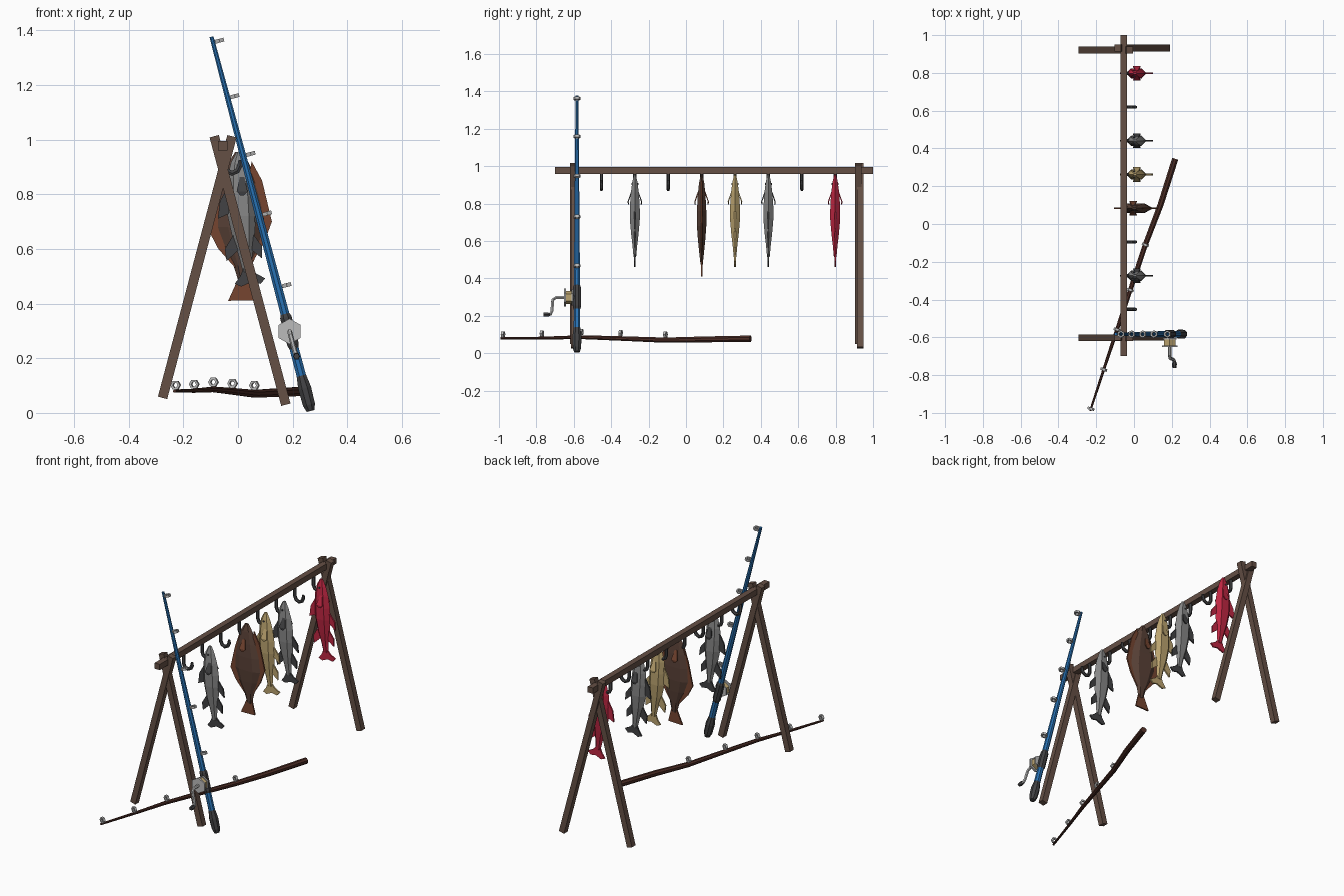
import bpy, bmesh, math
from mathutils import Vector as V

if "Cube" in bpy.data.objects:
    bpy.data.objects.remove(bpy.data.objects["Cube"])

X, Y, Z = V((1, 0, 0)), V((0, 1, 0)), V((0, 0, 1))


def mat(name, r, g, b):
    m = bpy.data.materials.new(name)
    m.diffuse_color = (r, g, b, 1)
    m.use_nodes = True
    m.node_tree.nodes["Principled BSDF"].inputs["Base Color"].default_value = m.diffuse_color
    return m


WOOD = mat("weathered wood", 0.13, 0.08, 0.06)
BLUE = mat("blue rod", 0.022, 0.17, 0.46)
DARK = mat("dark grey", 0.055, 0.055, 0.058)
METAL = mat("light metal", 0.5, 0.5, 0.5)
BROWN = mat("dark brown rod", 0.07, 0.025, 0.018)
GREY = mat("grey fish", 0.24, 0.24, 0.24)
TAN = mat("tan", 0.5, 0.37, 0.16)
FLAT = mat("flatfish brown", 0.1, 0.053, 0.038)
RUST = mat("rust fin", 0.18, 0.06, 0.03)
RED = mat("red fish", 0.52, 0.02, 0.055)


def loft(name, rings, material, closed=False):
    """Skin a list of equal-length point rings; cap the ends unless closed."""
    bm = bmesh.new()
    vs = [[bm.verts.new(p) for p in r] for r in rings]
    n, m = len(vs[0]), len(vs)
    for i in range(m if closed else m - 1):
        a, b = vs[i], vs[(i + 1) % m]
        for k in range(n):
            bm.faces.new((a[k], a[(k + 1) % n], b[(k + 1) % n], b[k]))
    if not closed:
        bm.faces.new(vs[0])
        bm.faces.new(vs[-1])
    bmesh.ops.recalc_face_normals(bm, faces=bm.faces)
    me = bpy.data.meshes.new(name)
    bm.to_mesh(me)
    bm.free()
    me.materials.append(material)
    ob = bpy.data.objects.new(name, me)
    bpy.context.collection.objects.link(ob)
    return ob


def tube(name, pts, radii, material, ref=Y, sides=8, flat=1.0, turn=0.5):
    """Sweep a polygon along a path; flat scales the section along ref."""
    pts = [V(p) for p in pts]
    if not isinstance(radii, (list, tuple)):
        radii = [radii] * len(pts)
    rings = []
    for i, p in enumerate(pts):
        d = (pts[min(i + 1, len(pts) - 1)] - pts[max(i - 1, 0)]).normalized()
        u = ref.cross(d).normalized()
        w = d.cross(u)
        rings.append([p + radii[i] * (math.cos(a) * u + flat * math.sin(a) * w)
                      for a in (2 * math.pi * (k + turn) / sides for k in range(sides))])
    return loft(name, rings, material)


def plate(name, outline, y, thick, material):
    """Flat plate from an (x, z) outline."""
    return loft(name, [[V((x, y + s * thick / 2, z)) for x, z in outline] for s in (-1, 1)],
                material)


def guide(name, base, axis, out, r=0.0135):
    """Six-sided line ring standing on the rod, its hole facing along the rod."""
    axis = axis.normalized()
    out = (out - axis * out.dot(axis)).normalized()
    side = axis.cross(out)
    c = base + out * (r + 0.003)
    rings = []
    for k in range(6):
        a = math.pi * (k + 0.5) / 3
        e = math.cos(a) * out + math.sin(a) * side
        rings.append([c + e * (r + dr) + axis * h
                      for dr, h in ((-.004, -.007), (.005, -.007), (.005, .007), (-.004, .007))])
    loft(name, rings, METAL, closed=True)


# wooden rack: top beam and two crossed leg pairs
SQ = 0.0175 * math.sqrt(2)
tube("top_beam", [(-.055, -.70, .977), (-.055, 1.0, .977)], SQ, WOOD, Z, 4)
for end, yl, yr in (("front", -.602, -.598), ("rear", .921, .932)):
    tube(end + "_left_leg", [(-.276, yl, .055), (-.022, yl, 1.012)], SQ, WOOD, Y, 4)
    tube(end + "_right_leg", [(.175, yr, .03), (-.087, yr, 1.012)], SQ, WOOD, Y, 4)

# row of J hooks under the beam
HOOK_Y = [-.452 + .1785 * i for i in range(8)]
for i, y in enumerate(HOOK_Y):
    path = [(-.05, .97), (-.05, .905), (-.042, .886), (-.022, .876), (-.002, .886),
            (.007, .905), (.008, .925)]
    tube(f"hook_{i + 1}", [(x, y, z) for x, z in path], [.011] * 6 + [.007], DARK, Y, 6, .8)


def lens_body(name, y, rows, material):
    """Fish body: rows of (centre x, z, half width, half thickness)."""
    loft(name, [[V((c + w * math.cos(k * math.pi / 3), y + t * math.sin(k * math.pi / 3) / .866, z))
                 for k in range(6)] for c, z, w, t in rows], material)


def pectorals(name, x, y, z, material):
    for s in (-1, 1):
        rings = [[V((x + a * w, y + s * (yo + b * .003), zz)) for a, b in
                  ((-1, -1), (1, -1), (1, 1), (-1, 1))]
                 for w, yo, zz in ((.008, .017, z), (.02, .036, z - .055), (.006, .034, z - .07))]
        loft(f"{name}_side_fin_{'a' if s < 0 else 'b'}", rings, material)


def round_fish(name, y, body, fin):
    lens_body(name + "_body", y, [
        (.005, .955, .010, .005), (.004, .915, .030, .014), (.006, .86, .045, .021),
        (.010, .79, .052, .026), (.014, .72, .052, .027), (.020, .64, .040, .020),
        (.028, .57, .024, .012), (.034, .515, .016, .007)], body)
    fins = {
        "tail": [(.020, .53), (.048, .53), (.066, .51), (.100, .492), (.082, .472),
                 (.048, .478), (.012, .462), (-.012, .472), (.008, .50)],
        "back_fin": [(-.035, .83), (-.066, .775), (-.074, .71), (-.030, .73)],
        "rear_back_fin": [(-.018, .65), (-.048, .60), (-.042, .555), (.006, .60)],
        "belly_fin": [(.058, .76), (.094, .715), (.100, .665), (.060, .70)],
        "rear_belly_fin": [(.055, .655), (.088, .61), (.088, .565), (.045, .60)]}
    for f, outline in fins.items():
        plate(f"{name}_{f}", outline, y, .009, fin)
    pectorals(name, .015, y, .865, fin)
    for s in (-1, 1):                                    # eyes
        tube(f"{name}_eye_{s + 2}", [(.0, y + s * .013, .905), (.0, y + s * .019, .905)],
             .006, DARK, Z, 6)


round_fish("front_grey_fish", HOOK_Y[1], GREY, DARK)
round_fish("tan_fish", HOOK_Y[4], TAN, TAN)
round_fish("rear_grey_fish", HOOK_Y[5], GREY, DARK)
round_fish("red_fish", HOOK_Y[7], RED, RED)

# flatfish: broad thin body with a rust fin fringe
fy = HOOK_Y[3]
lens_body("flatfish_body", fy, [
    (.002, .955, .012, .005), (.002, .91, .040, .014), (.004, .84, .065, .021),
    (.007, .76, .085, .025), (.010, .68, .092, .025), (.013, .61, .068, .020),
    (.017, .54, .034, .013), (.020, .475, .016, .006)], FLAT)
plate("flatfish_left_fringe", [(-.045, .89), (-.075, .80), (-.106, .665), (-.072, .60),
                               (-.01, .53), (.0, .70)], fy, .009, RUST)
plate("flatfish_right_fringe", [(.05, .92), (.088, .85), (.124, .70), (.095, .62),
                                (.04, .53), (.01, .70)], fy, .009, RUST)
plate("flatfish_tail", [(.005, .50), (.036, .50), (.058, .412), (-.036, .410)],
      fy, .009, RUST)
pectorals("flatfish", -.005, fy, .865, RUST)

# leaning blue rod
RY = -.583


def on_rod(z, y=RY):
    return V((.265 - .265 * (z - .01), y, z))


tube("blue_rod_shaft", [on_rod(.10), on_rod(.5), on_rod(.95), on_rod(1.376)],
     [.019, .0165, .0125, .008], BLUE)
tube("blue_rod_grip", [on_rod(z) for z in (.007, .03, .09, .13, .15)],
     [.016, .024, .026, .020, .016], DARK)
tube("reel_seat", [on_rod(z) for z in (.235, .25, .35, .362)], [.018, .023, .023, .018], DARK)
lean = on_rod(1) - on_rod(0)
for i, (z, r) in enumerate(((1.357, .007), (1.154, .009), (.943, .012), (.725, .014), (.463, .016))):
    base = on_rod(z) + X * r
    guide(f"blue_rod_guide_{i + 1}", base, lean, X, .0145)

# reel with crank
rc = on_rod(.298)
for part, y0, y1, r, m in (("reel_foot", -.61, -.585, .018, DARK),
                           ("reel_back_plate", -.612, -.604, .042, METAL),
                           ("reel_spool", -.642, -.612, .035, TAN),
                           ("reel_front_plate", -.652, -.642, .047, METAL)):
    tube(part, [(rc.x, y0, rc.z), (rc.x, y1, rc.z)], r, m, X, 6, turn=0)
tube("reel_crank", [(rc.x, -.65, rc.z), (rc.x, -.695, rc.z), (rc.x + .003, -.712, rc.z - .012),
                    (.208, -.717, .225), (.213, -.725, .208), (.214, -.74, .206)],
     .009, METAL, X, 6)
tube("reel_knob", [(.214, -.728, .207), (.214, -.74, .207), (.214, -.762, .207)],
     [.009, .013, .011], DARK, X, 6)

# crooked brown rod lying across
path = [V(p) for p in ((-.232, -.99, .080), (-.16, -.77, .081), (-.09, -.56, .086),
                       (-.02, -.35, .079), (.06, -.11, .070), (.14, .10, .074),
                       (.218, .345, .078))]
rad = [.006, .008, .011, .013, .015, .017, .018]
tube("brown_rod_shaft", path, rad, BROWN, Z, 8)
for i in range(5):
    p = path[i] + (V((.004, .012, 0)) if i == 0 else V((0, 0, 0)))
    guide(f"brown_rod_guide_{i + 1}", p + Z * (rad[i] - .001), path[i + 1] - path[i], Z)
